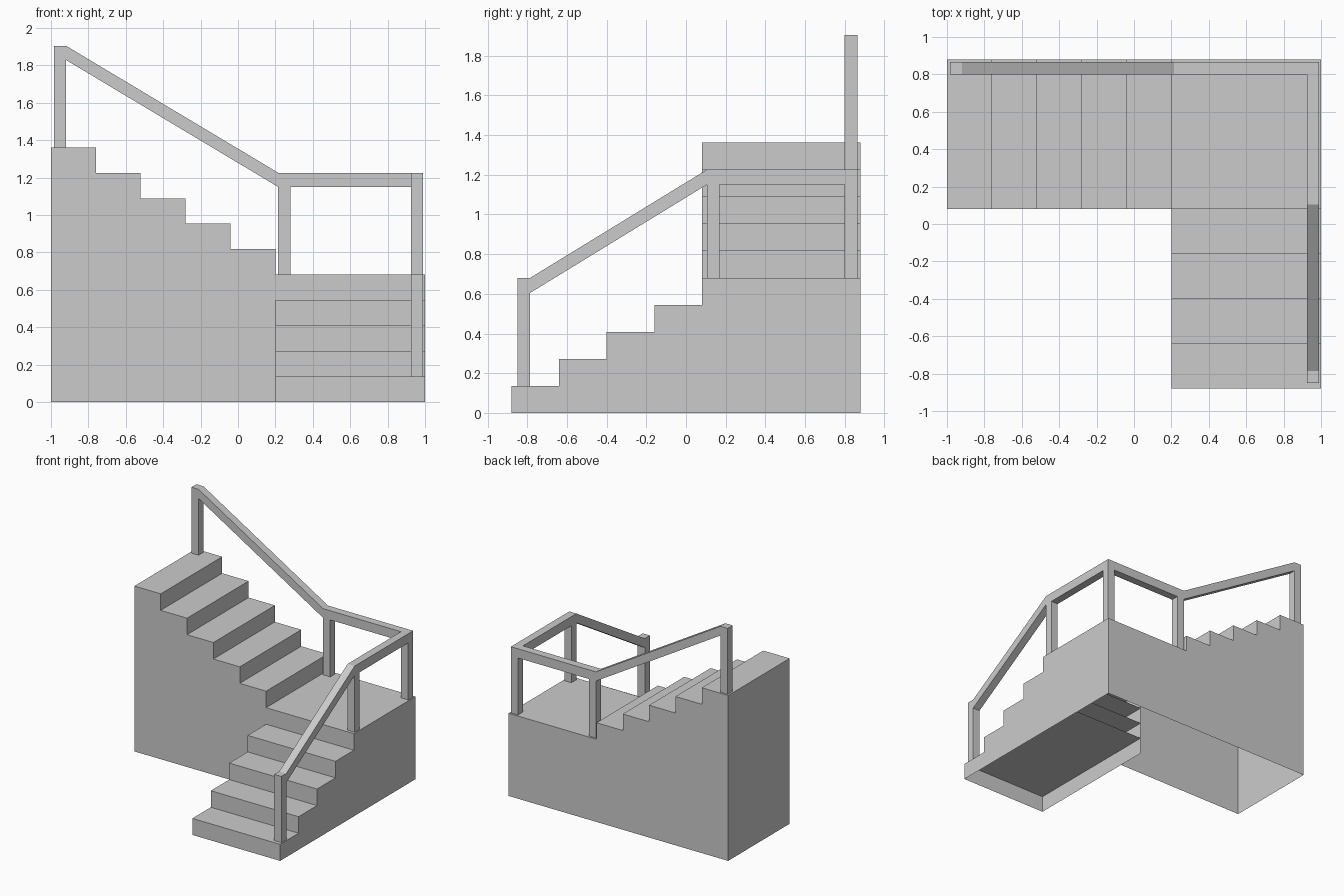
import bpy, bmesh

if "Cube" in bpy.data.objects:
    bpy.data.objects.remove(bpy.data.objects["Cube"])

RISE, RUN = 0.1362, 0.24
LAND = 5 * RISE


def make(name, polys):
    """Object from a few polygons, shared corners merged."""
    bm = bmesh.new()
    for poly in polys:
        bm.faces.new([bm.verts.new(p) for p in poly])
    bmesh.ops.remove_doubles(bm, verts=bm.verts, dist=1e-5)
    bmesh.ops.recalc_face_normals(bm, faces=bm.faces)
    me = bpy.data.meshes.new(name)
    bm.to_mesh(me)
    bm.free()
    ob = bpy.data.objects.new(name, me)
    bpy.context.collection.objects.link(ob)
    return ob


def prism(name, profile, place, a, b):
    """Closed extrusion of a 2D profile between a and b."""
    A = [place(u, z, a) for u, z in profile]
    B = [place(u, z, b) for u, z in profile]
    n = len(profile)
    sides = [(A[i], A[(i + 1) % n], B[(i + 1) % n], B[i]) for i in range(n)]
    return make(name, [A, B[::-1]] + sides)


def along_y(u, z, w):
    return (w, u, z)


def along_x(u, z, w):
    return (u, w, z)


def flight(name, place, start, step, base, a, b):
    """Hollow flight: stacked treads running to the far end, with risers and side walls."""
    end = start + 5 * step
    polys = []
    outline = [(end, 0), (start, 0)]
    for i in range(5):
        u, z0, z1 = start + i * step, base + i * RISE, base + (i + 1) * RISE
        outline += [(u, z0), (u, z1)] if z0 > 0 else [(u, z1)]
        polys.append([place(u, z0, a), place(u, z1, a), place(u, z1, b), place(u, z0, b)])
        polys.append([place(u, z1, a), place(end, z1, a), place(end, z1, b), place(u, z1, b)])
    outline.append((end, base + 5 * RISE))
    polys += [[place(u, z, w) for u, z in outline] for w in (a, b)]
    if base:
        h = base + 5 * RISE
        polys.append([place(end, 0, a), place(end, h, a), place(end, h, b), place(end, 0, b)])
    return make(name, polys)


# Stairs: lower flight climbs towards the back, upper flight towards the left
flight("lower_flight", along_y, -0.88, RUN, 0, 0.2, 1.0)
flight("upper_flight", along_x, 0.2, -RUN, LAND, 0.08, 0.88)

# Corner landing, open underneath
make("landing", [
    [(0.2, 0.32, LAND), (1, 0.32, LAND), (1, 0.88, LAND), (0.2, 0.88, LAND)],
    [(1, 0.32, 0), (1, 0.88, 0), (1, 0.88, LAND), (1, 0.32, LAND)],
    [(0.2, 0.88, 0), (1, 0.88, 0), (1, 0.88, LAND), (0.2, 0.88, LAND)],
])

# Handrails, each a bent bar
prism("lower_handrail", [(-0.85, 0.605), (-0.785, 0.605), (0.105, 1.15), (0.865, 1.15),
                         (0.865, 1.226), (0.105, 1.226), (-0.785, 0.681), (-0.85, 0.681)],
      along_y, 0.925, 0.99)
prism("upper_handrail", [(0.925, 1.15), (0.215, 1.15), (-0.92, 1.829), (-0.985, 1.829),
                         (-0.985, 1.905), (-0.92, 1.905), (0.215, 1.226), (0.925, 1.226)],
      along_x, 0.80, 0.865)

# Posts
W = 0.065
for name, x, y, z0, z1 in [
    ("bottom_post", 0.925, -0.85, RISE, 0.605),
    ("landing_front_post", 0.925, 0.105, LAND, 1.15),
    ("landing_corner_post", 0.925, 0.80, LAND, 1.15),
    ("landing_side_post", 0.215, 0.80, LAND, 1.15),
    ("top_post", -0.985, 0.80, 10 * RISE, 1.829),
]:
    prism(name, [(x, z0), (x + W, z0), (x + W, z1), (x, z1)], along_x, y, y + W)
